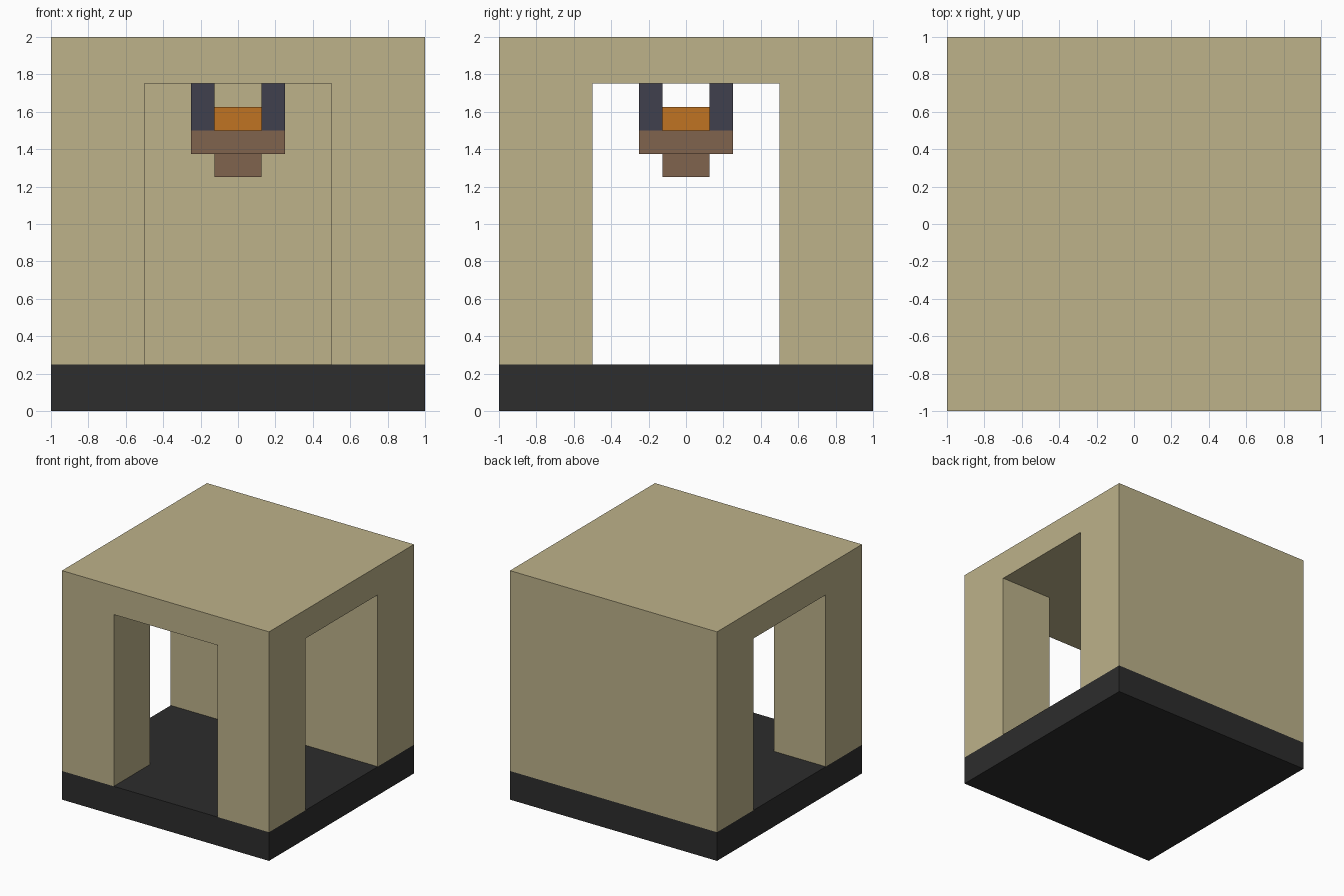
import bpy
import bmesh
from mathutils import Vector

default = bpy.data.objects.get("Cube")
if default:
    bpy.data.objects.remove(default, do_unlink=True)


def material(name, rgb):
    mat = bpy.data.materials.new(name)
    mat.use_nodes = True
    mat.diffuse_color = (*rgb, 1)
    mat.node_tree.nodes["Principled BSDF"].inputs["Base Color"].default_value = (*rgb, 1)
    return mat


sand = material("sandstone", (0.508, 0.445, 0.254))
charcoal = material("charcoal", (0.026, 0.026, 0.026))
brown = material("brown wood", (0.216, 0.125, 0.074))
slate = material("slate iron", (0.051, 0.051, 0.074))
orange = material("orange ember", (0.527, 0.174, 0.016))


def box(name, low, high, mat=None):
    """Axis-aligned box between two corners."""
    low, high = Vector(low), Vector(high)
    bm = bmesh.new()
    bmesh.ops.create_cube(bm, size=1)
    for v in bm.verts:
        v.co = (low + high) / 2 + v.co * (high - low)
    mesh = bpy.data.meshes.new(name)
    bm.to_mesh(mesh)
    bm.free()
    if mat:
        mesh.materials.append(mat)
    obj = bpy.data.objects.new(name, mesh)
    bpy.context.collection.objects.link(obj)
    return obj


def block(name, half, bottom, top, mat):
    """Square block centred on the vertical axis."""
    return box(name, (-half, -half, bottom), (half, half, top), mat)


def carve(obj, cutter):
    """Subtract the cutter from the object and remove the cutter."""
    cutter.hide_render = True
    mod = obj.modifiers.new("opening", "BOOLEAN")
    mod.operation = "DIFFERENCE"
    mod.solver = "EXACT"
    mod.object = cutter
    bpy.context.view_layer.objects.active = obj
    bpy.ops.object.modifier_apply(modifier=mod.name)
    bpy.data.objects.remove(cutter, do_unlink=True)


# Floor slab
block("floor_slab", 1, 0, 0.25, charcoal)

# Thick walls and roof, with a passage from side to side and a front doorway
shell = block("walls_and_roof", 1, 0.25, 2, sand)
carve(shell, box("side_passage", (-1.2, -0.5, 0.1), (1.2, 0.5, 1.75)))
carve(shell, box("front_doorway", (-0.5, -1.2, 0.1), (0.5, 0, 1.75)))

# Hanging brazier: stepped bowl, ember and four corner hangers
block("bowl_foot", 0.125, 1.25, 1.375, brown)
block("bowl_tray", 0.25, 1.375, 1.5, brown)
block("ember", 0.125, 1.5, 1.625, orange)
hanger = box("hangers", (0.125, 0.125, 1.5), (0.25, 0.25, 1.75), slate)
mirror = hanger.modifiers.new("mirror", "MIRROR")
mirror.use_axis = (True, True, False)
mirror.use_mirror_merge = False
